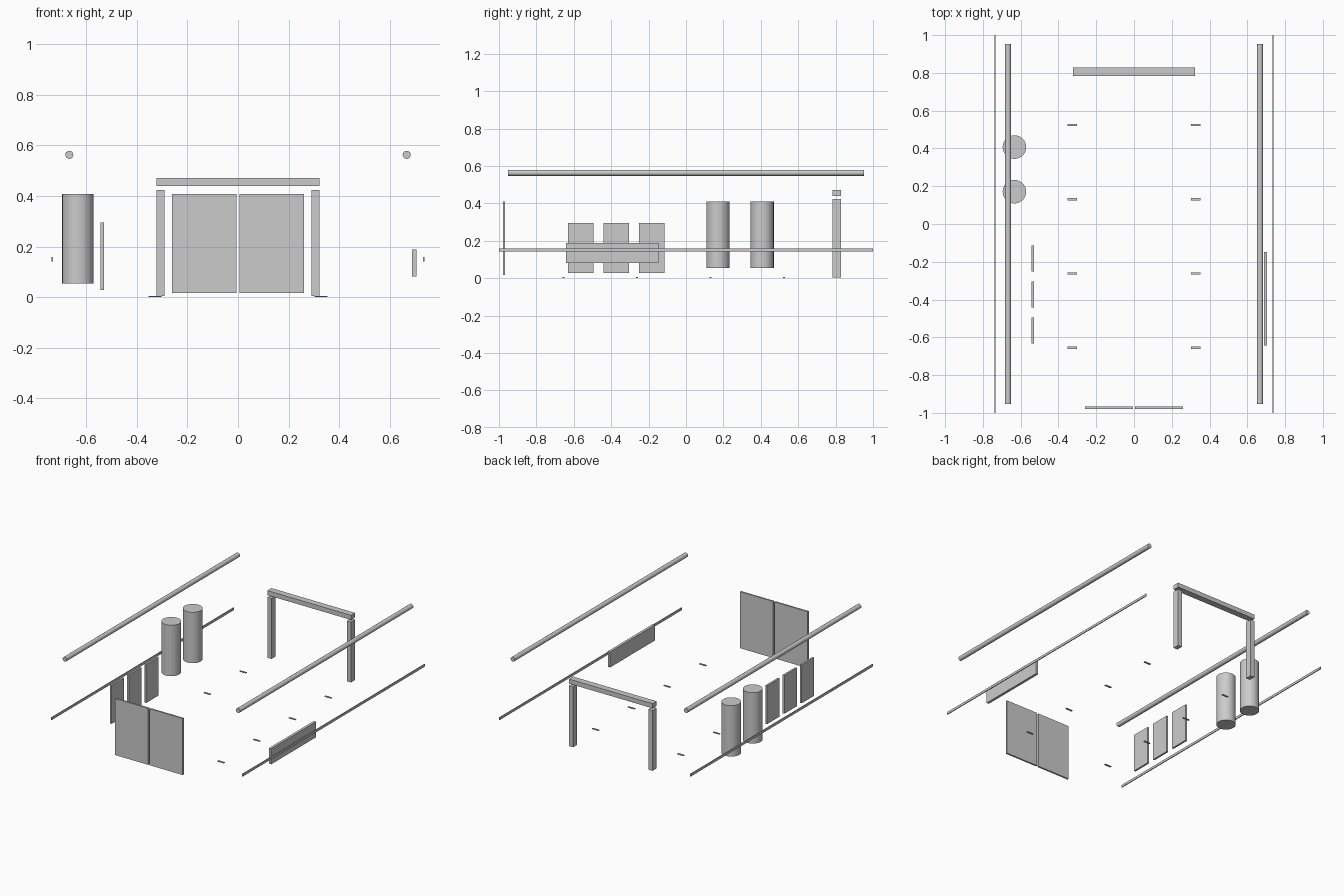
import bpy
from math import pi

if "Cube" in bpy.data.objects:
    bpy.data.objects.remove(bpy.data.objects["Cube"])


def box(name, x, y, z):
    """Box from (min, max) ranges on each axis."""
    c = [(a + b) / 2 for a, b in (x, y, z)]
    bpy.ops.mesh.primitive_cube_add(size=1, location=c)
    ob = bpy.context.object
    ob.name = name
    ob.scale = [b - a for a, b in (x, y, z)]
    bpy.ops.object.transform_apply(location=False, rotation=False, scale=True)
    return ob


def cylinder(name, loc, radius, depth, sides, rot=(0, 0, 0)):
    bpy.ops.mesh.primitive_cylinder_add(vertices=sides, radius=radius, depth=depth,
                                        location=loc, rotation=rot)
    ob = bpy.context.object
    ob.name = name
    bpy.ops.object.shade_smooth_by_angle()
    return ob


def span(center, size):
    return (center - size / 2, center + size / 2)


# Parts mirrored on both sides
for side, s in (("left", -1), ("right", 1)):
    cylinder(f"{side}_overhead_pipe", (s * 0.667, 0, 0.563), 0.016, 1.905, 16, (pi / 2, 0, 0))
    box(f"{side}_wall_trim", span(s * 0.735, 0.006), (-1, 1), (0.142, 0.159))
    box(f"{side}_door", span(s * 0.133, 0.254), (-0.979, -0.967), (0.016, 0.409))
    box(f"{side}_frame_post", span(s * 0.306, 0.032), span(0.805, 0.045), (0.004, 0.424))
    # Floor markers
    for i in range(4):
        box(f"{side}_floor_marker_{i + 1}", span(s * 0.328, 0.05),
            span(-0.655 + i * 0.393, 0.012), (0, 0.005))

# Frame lintel
box("frame_lintel", (-0.322, 0.322), span(0.805, 0.045), (0.439, 0.471))

# Storage tanks
for i, y in enumerate((0.171, 0.407)):
    cylinder(f"tank_{i + 1}", (-0.633, y, 0.232), 0.0625, 0.354, 24)

# Locker doors along the left side
for i in range(3):
    box(f"locker_door_{i + 1}", span(-0.537, 0.013), span(-0.563 + i * 0.19, 0.137), (0.028, 0.295))

# Wall board on the right side
box("wall_board", span(0.696, 0.018), (-0.642, -0.147), (0.081, 0.189))
